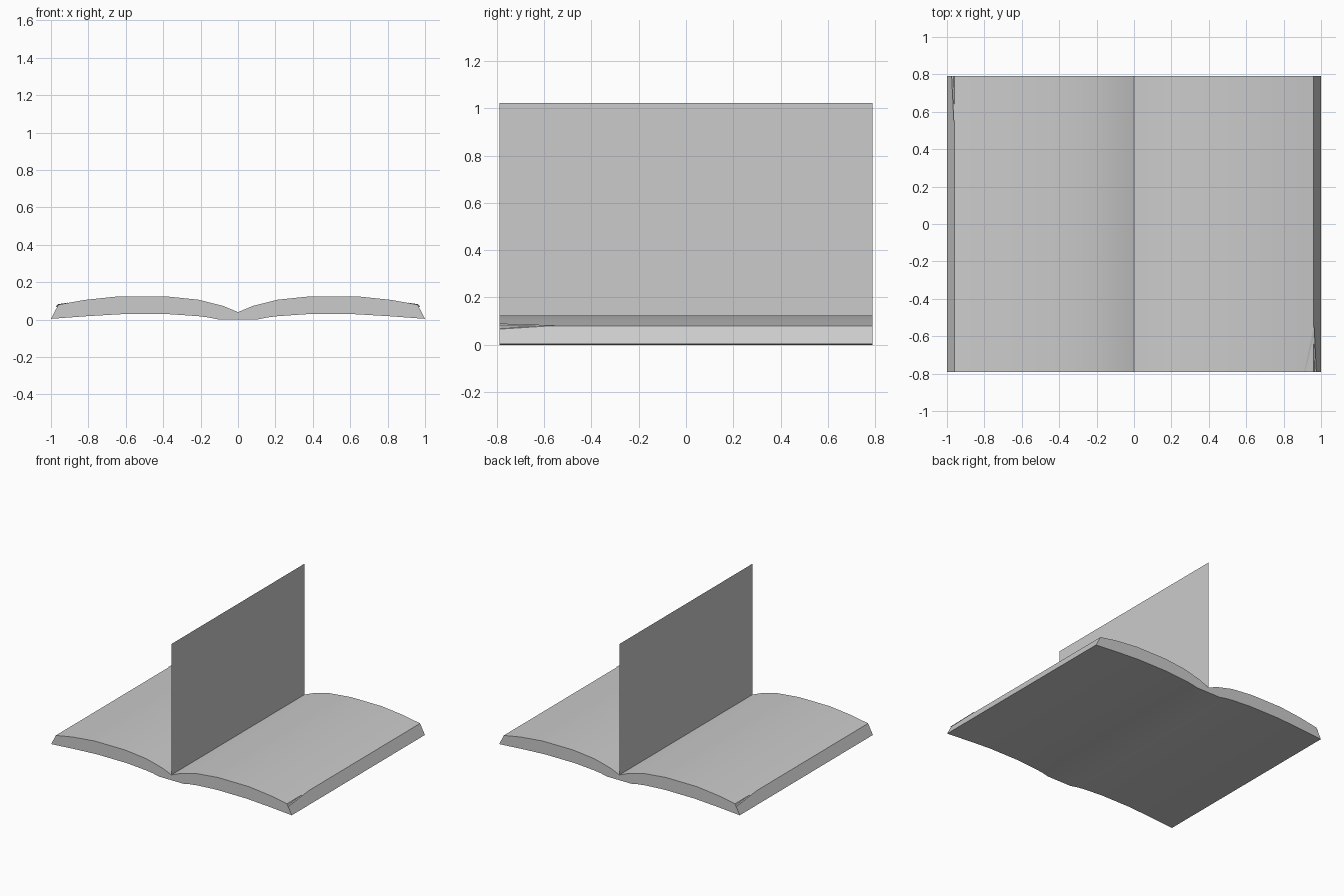
import bpy
import bmesh
import math

cube = bpy.data.objects.get("Cube")
if cube:
    bpy.data.objects.remove(cube, do_unlink=True)

HALF_DEPTH = 0.79

paper = bpy.data.materials.new("paper grey")
paper.use_nodes = True
GREY = (0.6, 0.6, 0.6, 1.0)
paper.diffuse_color = GREY
paper.node_tree.nodes["Principled BSDF"].inputs["Base Color"].default_value = GREY


def add_part(name, bm):
    mesh = bpy.data.meshes.new(name)
    bm.to_mesh(mesh)
    bm.free()
    mesh.materials.append(paper)
    obj = bpy.data.objects.new(name, mesh)
    bpy.context.collection.objects.link(obj)
    return obj


def add_sheet(name, points):
    bm = bmesh.new()
    bm.faces.new([bm.verts.new(p) for p in points])
    return add_part(name, bm)


# Half cross-section of the open book, from the gutter out and back to the spine
top = [(0.08, 0.073), (0.21, 0.106), (0.385, 0.124), (0.64, 0.124),
       (0.82, 0.105), (0.96, 0.08)]
bottom = [(1.0, 0.004), (0.81, 0.018), (0.62, 0.029), (0.37, 0.029),
          (0.21, 0.018), (0.155, 0.011), (0.1, 0.0)]
half = top + bottom
profile = [(0.0, 0.04)] + half + [(-x, z) for x, z in reversed(half)]

# Book body: extrude the mirrored section along the depth
bm = bmesh.new()
end = bm.faces.new([bm.verts.new((x, -HALF_DEPTH, z)) for x, z in profile])
ext = bmesh.ops.extrude_face_region(bm, geom=[end], use_keep_orig=True)
moved = [g for g in ext["geom"] if isinstance(g, bmesh.types.BMVert)]
bmesh.ops.translate(bm, verts=moved, vec=(0, 2 * HALF_DEPTH, 0))
bmesh.ops.recalc_face_normals(bm, faces=bm.faces)
body = add_part("open_book_body", bm)

bpy.ops.object.select_all(action='DESELECT')
body.select_set(True)
bpy.context.view_layer.objects.active = body
bpy.ops.object.shade_smooth_by_angle(angle=math.radians(30))

# Single page standing upright in the gutter
add_sheet("upright_page", [(0, -HALF_DEPTH, 0.04), (0, HALF_DEPTH, 0.04),
                           (0, HALF_DEPTH, 1.023), (0, -HALF_DEPTH, 1.023)])

# Slightly curled page corners at two opposite corners
for name, s in (("front_page_corner", 1), ("back_page_corner", -1)):
    add_sheet(name, [(s * 0.91, -s * HALF_DEPTH, 0.09),
                     (s * 0.975, -s * HALF_DEPTH, 0.066),
                     (s * 0.963, -s * 0.54, 0.082)])
